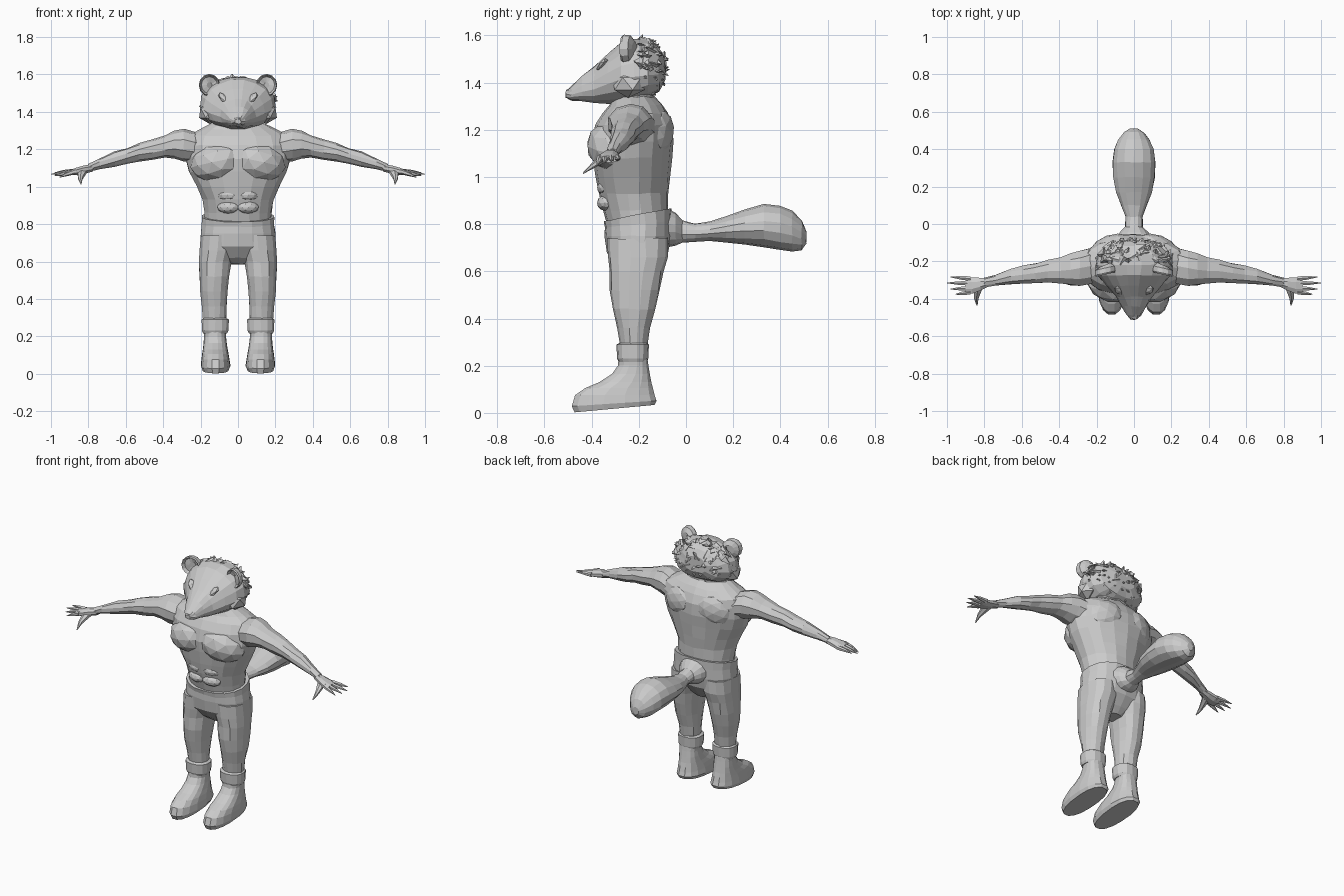
import bpy, bmesh, random
from math import cos, sin, pi, radians
from mathutils import Vector, Matrix, Euler

random.seed(4)


def finish(name, bm, mirror=False):
    bmesh.ops.recalc_face_normals(bm, faces=bm.faces[:])
    me = bpy.data.meshes.new(name)
    bm.to_mesh(me)
    bm.free()
    ob = bpy.data.objects.new(name, me)
    bpy.context.collection.objects.link(ob)
    if mirror:
        ob.modifiers.new("mirror", 'MIRROR').use_mirror_merge = False
    return ob


def loft(name, axis, rows, sides=14, power=1.0, egg=0.0, mirror=False, rough=0.0):
    """Skin rows of (t, lo_u, hi_u, lo_v, hi_v, tilt) along an axis."""
    bm = bmesh.new()
    rings = []
    for row in rows:
        t, u0, u1, v0, v1 = row[:5]
        tilt = row[5] if len(row) > 5 else 0
        ring = []
        for i in range(sides):
            a = 2 * pi * (i + 0.5) / sides
            c, s = cos(a), sin(a)
            c = abs(c) ** power * (1 if c > 0 else -1)
            s = abs(s) ** power * (1 if s > 0 else -1)
            u = (u0 + u1) / 2 + (u1 - u0) / 2 * c * (1 - egg * s)
            v = (v0 + v1) / 2 + (v1 - v0) / 2 * s
            w = t + tilt * s
            p = {'x': (w, u, v), 'y': (u, w, v), 'z': (u, v, w)}[axis]
            jit = Vector([random.uniform(-rough, rough) for _ in range(3)])
            ring.append(bm.verts.new(Vector(p) + jit))
        rings.append(ring)
    for r0, r1 in zip(rings, rings[1:]):
        for i in range(sides):
            j = (i + 1) % sides
            bm.faces.new((r0[i], r0[j], r1[j], r1[i]))
    bm.faces.new(rings[0])
    bm.faces.new(rings[-1])
    return finish(name, bm, mirror)


def blob(name, pos, size, rot=(0, 0, 0), mirror=False, level=2):
    bm = bmesh.new()
    m = (Matrix.Translation(pos) @ Euler([radians(r) for r in rot]).to_matrix().to_4x4()
         @ Matrix.Diagonal((*size, 1)))
    bmesh.ops.create_icosphere(bm, subdivisions=level, radius=1, matrix=m)
    return finish(name, bm, mirror)


# Torso and neck
loft("torso", 'z', [
    (0.78, -.18, .18, -.33, -.08), (0.86, -.18, .18, -.35, -.075),
    (0.93, -.19, .19, -.372, -.075), (1.00, -.222, .222, -.385, -.07),
    (1.08, -.265, .265, -.395, -.06), (1.15, -.285, .285, -.40, -.052),
    (1.22, -.29, .29, -.385, -.055), (1.27, -.275, .275, -.355, -.075),
    (1.305, -.21, .21, -.325, -.10), (1.34, -.14, .14, -.31, -.135),
    (1.42, -.12, .12, -.29, -.15)], sides=18, rough=.003)
# Chest and abdominal muscles
blob("chest_muscle", (.115, -.315, 1.13), (.145, .105, .105), (0, 12, 14), True)
for k, z in enumerate((.89, .955)):
    blob("abdominal_%d" % (k + 1), (.052, -.34, z), (.06, .037, .034), (0, 0, 8), True)
blob("shoulder_blade", (.13, -.11, 1.19), (.11, .05, .09), (0, 20, -20), True)

# Trousers
loft("hips", 'z', [
    (.585, -.05, .05, -.25, -.15), (.62, -.13, .13, -.29, -.12),
    (.68, -.203, .203, -.335, -.075), (.75, -.202, .202, -.345, -.06),
    (.80, -.196, .196, -.345, -.06, .015), (.84, -.196, .196, -.35, -.06, .028)],
    sides=18, power=.9, rough=.002)
loft("trouser_leg", 'z', [
    (.74, .01, .2, -.335, -.075), (.66, .015, .208, -.33, -.075),
    (.60, .033, .21, -.325, -.095), (.52, .045, .207, -.322, -.11),
    (.44, .055, .202, -.312, -.13), (.36, .06, .192, -.292, -.152),
    (.27, .065, .185, -.275, -.168)], power=.9, mirror=True, rough=.003)

# Boots with a raised cuff
loft("boot_cuff", 'z', [
    (.215, .058, .188, -.285, -.165), (.23, .05, .194, -.292, -.16),
    (.29, .047, .196, -.295, -.157), (.297, .06, .186, -.28, -.165)],
    power=.85, mirror=True)
loft("boot", 'z', [
    (.25, .06, .186, -.285, -.165), (.20, .064, .182, -.29, -.158),
    (.165, .06, .184, -.315, -.152), (.13, .055, .188, -.37, -.145),
    (.105, .05, .192, -.43, -.138), (.075, .045, .196, -.473, -.13),
    (.04, .04, .199, -.487, -.122, .012), (.018, .05, .19, -.475, -.13, .016)],
    sides=16, power=.85, egg=-.06, mirror=True)

# Arms
loft("arm", 'x', [
    (.17, -.29, -.13, 1.15, 1.27), (.23, -.325, -.125, 1.13, 1.295),
    (.29, -.335, -.14, 1.135, 1.312), (.34, -.33, -.155, 1.15, 1.30),
    (.39, -.32, -.175, 1.155, 1.275), (.46, -.317, -.19, 1.143, 1.255),
    (.53, -.317, -.21, 1.135, 1.232), (.59, -.32, -.22, 1.122, 1.208),
    (.66, -.325, -.235, 1.107, 1.188), (.74, -.332, -.268, 1.093, 1.15),
    (.80, -.338, -.288, 1.08, 1.12)], sides=10, mirror=True, rough=.003)
loft("palm", 'x', [
    (.775, -.335, -.29, 1.08, 1.12), (.82, -.358, -.285, 1.068, 1.116),
    (.865, -.376, -.282, 1.06, 1.103), (.90, -.374, -.284, 1.06, 1.09)],
    sides=8, mirror=True)
# Pointed fingers: base y, tip x, tip y, tip z
for k, (y, tx, ty, tz) in enumerate([(-.292, .98, -.283, 1.075), (-.317, 1.0, -.315, 1.066),
                                     (-.343, .982, -.348, 1.058), (-.365, .955, -.376, 1.05)]):
    mx, my, mz = (.88 + tx) / 2, (y + ty) / 2, (1.083 + tz) / 2
    loft("finger_%d" % (k + 1), 'x', [
        (.875, y - .014, y + .014, 1.065, 1.096), (mx, my - .011, my + .011, mz - .011, mz + .011),
        (tx, ty - .002, ty + .002, tz - .002, tz + .002)], sides=6, mirror=True)
loft("thumb", 'y', [
    (-.33, .80, .86, 1.07, 1.105), (-.365, .815, .86, 1.05, 1.085),
    (-.40, .83, .856, 1.032, 1.058), (-.437, .836, .842, 1.012, 1.018)],
    sides=6, mirror=True)

# Head with tapering muzzle
loft("head", 'y', [
    (-.51, -.018, .018, 1.337, 1.362), (-.485, -.04, .04, 1.325, 1.387),
    (-.44, -.066, .066, 1.318, 1.43), (-.39, -.095, .095, 1.312, 1.47),
    (-.33, -.143, .143, 1.308, 1.525), (-.275, -.185, .185, 1.31, 1.572),
    (-.22, -.203, .203, 1.318, 1.588), (-.16, -.193, .193, 1.335, 1.583),
    (-.115, -.15, .15, 1.36, 1.55), (-.09, -.08, .08, 1.41, 1.51)],
    sides=16, power=.92, egg=.13, rough=.003)
blob("nose", (0, -.495, 1.361), (.024, .017, .014), level=1)
blob("brow", (.078, -.355, 1.475), (.042, .024, .013), (20, -42, 35), True, 1)
blob("cheek", (.15, -.245, 1.395), (.062, .08, .06), (0, 0, -25), True, 1)


# Round ears, hollow at the front
def ear():
    bm = bmesh.new()
    n, rings = 12, []
    for r, y in ((.25, -.245), (.75, -.25), (.92, -.27), (1.0, -.262), (.95, -.235), (.5, -.218)):
        rings.append([bm.verts.new((.153 + .057 * r * cos(2 * pi * i / n), y - .012 * cos(2 * pi * i / n),
                                    1.543 + .06 * r * sin(2 * pi * i / n))) for i in range(n)])
    for a, b in zip(rings, rings[1:]):
        for i in range(n):
            bm.faces.new((a[i], a[(i + 1) % n], b[(i + 1) % n], b[i]))
    bm.faces.new(rings[0])
    bm.faces.new(rings[-1])
    finish("ear", bm, True)


ear()


# Shaggy hair: a rough core covered in small tufts
def hair():
    bm = bmesh.new()
    centre, size = Vector((0, -.19, 1.465)), Vector((.192, .098, .118))
    bmesh.ops.create_icosphere(bm, subdivisions=3, radius=1)
    for v in bm.verts:
        v.co = centre + v.co * size * random.uniform(.93, 1.03)
    made = 0
    while made < 95:
        d = Vector([random.gauss(0, 1) for _ in range(3)]).normalized()
        if d.y < -.1 or d.z < -.85:
            continue
        lean = Vector([random.uniform(-.8, .8) for _ in range(3)]) + Vector((0, 0, -.4))
        aim = (d + lean).normalized()
        m = (Matrix.Translation(centre + d * size) @ aim.to_track_quat('Z', 'Y').to_matrix().to_4x4()
             @ Matrix.Diagonal((1, .6, 1, 1)))
        bmesh.ops.create_cone(bm, cap_ends=True, segments=4, radius1=random.uniform(.022, .036),
                              radius2=.003, depth=.05, matrix=m)
        made += 1
    finish("hair", bm)


hair()

# Bushy tail
loft("tail", 'y', [
    (-.085, -.10, .10, .70, .87), (-.045, -.08, .08, .71, .85),
    (-.015, -.048, .048, .72, .815), (.04, -.046, .046, .726, .802),
    (.10, -.07, .07, .728, .81), (.17, -.097, .097, .722, .833),
    (.25, -.113, .113, .712, .862), (.33, -.117, .117, .70, .885),
    (.40, -.108, .108, .69, .878), (.45, -.087, .087, .684, .855),
    (.49, -.055, .055, .69, .815), (.51, -.02, .02, .72, .77)], rough=.002)
